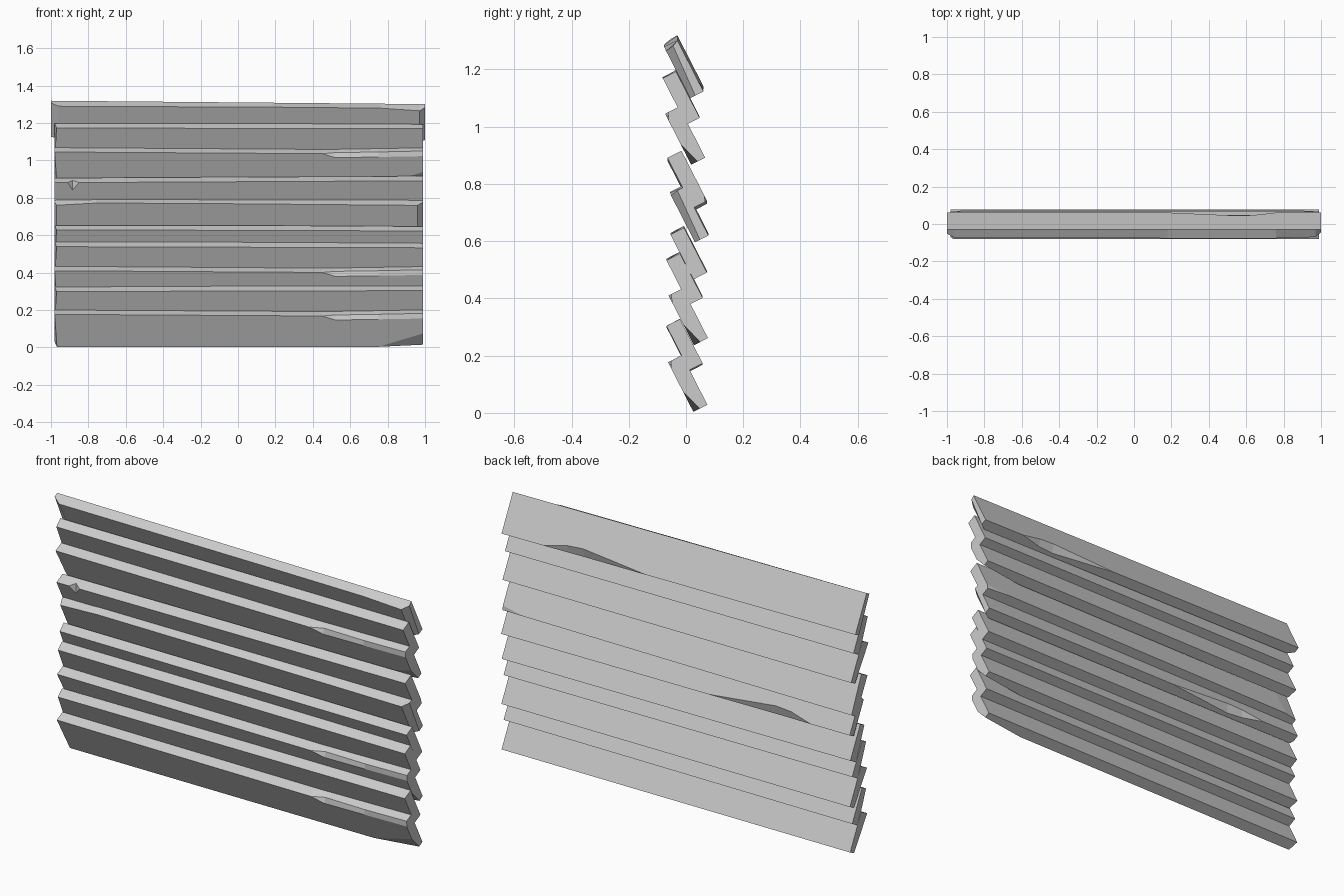
import bpy, bmesh
from mathutils import Vector

if "Cube" in bpy.data.objects:
    bpy.data.objects.remove(bpy.data.objects["Cube"])

# Tilted board frame in the y-z plane: V runs up the board, N runs front to back
V = Vector((0, -0.455, 0.89))
N = Vector((0, 0.89, 0.455))

# Section corners: chipped corners are split in two so a chip becomes a small bevel
TOP_F, FRONT_T, FRONT_B, BOT_F, BOT_B, BACK_B, BACK_T = range(7)


def slat(name, y, z, height, thick, stations, left=-0.98, right=0.99, roll=(0, 0), flip=False):
    """Loft a board through stations (x, {corner: (dx, d_thickness, d_height)})."""
    base = [(0, height), (0, height), (0, 0), (0, 0), (thick, 0), (thick, 0), (thick, height)]
    origin = Vector((0, y, z)) - V * height - N * thick      # y, z locate the back top edge
    stations = [(left, stations[0])] + stations[2:] + [(right, stations[1])]
    bm = bmesh.new()
    rings = []
    for x, moves in stations:
        t = (x - left) / (right - left)
        lift = Vector((0, 0, roll[0] * (1 - t) + roll[1] * t))
        ring = []
        for i, (n, v) in enumerate(base):
            dx, dn, dv = moves.get(i, (0, 0, 0))
            p = origin + N * (n + dn) + V * (v + dv) + lift
            p.x = x + dx
            if flip:
                p.x = -p.x
            ring.append(bm.verts.new(p))
        rings.append(ring)
    for a, b in zip(rings, rings[1:]):
        for i in range(7):
            j = (i + 1) % 7
            bm.faces.new((a[i], a[j], b[j], b[i]))
    bm.faces.new(rings[0])
    bm.faces.new(rings[-1][::-1])
    bmesh.ops.remove_doubles(bm, verts=bm.verts, dist=0.0005)
    bmesh.ops.recalc_face_normals(bm, faces=bm.faces)
    me = bpy.data.meshes.new(name)
    bm.to_mesh(me)
    bm.free()
    ob = bpy.data.objects.new(name, me)
    bpy.context.collection.objects.link(ob)


# Board wear types: [left end, right end, inner stations...]
plain = [
    {TOP_F: (0.01, 0, 0), FRONT_T: (0.01, 0, 0)}, {},
    (0.1, {BACK_T: (0, 0, 0.003)}),
]
# Long splinter on the front top edge, broken lower right corner
splintered = [
    {FRONT_B: (0.012, 0, 0), BOT_F: (0.012, 0, 0)},
    {TOP_F: (0, 0.012, 0), FRONT_T: (0, 0, -0.025),
     FRONT_B: (0, 0, 0.08), BOT_F: (0, 0.025, 0)},
    (0.45, {TOP_F: (0, 0, -0.01), FRONT_T: (0, 0, -0.01), BACK_T: (0, 0, -0.01)}),
    (0.52, {TOP_F: (0, 0.02, -0.014), FRONT_T: (0, 0, -0.034), BACK_T: (0, 0, -0.009)}),
    (0.75, {TOP_F: (0, 0.012, -0.006), FRONT_T: (0, 0, -0.03), BACK_T: (0, 0, -0.005)}),
]
# Bevelled front ends, chip on the back bottom edge
chipped = [
    {TOP_F: (0, 0.028, 0), FRONT_T: (0, 0.028, 0), FRONT_B: (0, 0.02, 0), BOT_F: (0, 0.02, 0)},
    {TOP_F: (0, 0.03, -0.01), FRONT_T: (0, 0.03, -0.01), FRONT_B: (0, 0.02, 0), BOT_F: (0, 0.02, 0)},
    (-0.96, {TOP_F: (0, 0, -0.006), FRONT_T: (0, 0, -0.006)}),
    (0.18, {}),
    (0.55, {BOT_B: (0, -0.032, 0), BACK_B: (0, 0, 0.036)}),
    (0.64, {BOT_B: (0, -0.025, 0), BACK_B: (0, 0, 0.03)}),
    (0.76, {}),
    (0.97, {TOP_F: (0, 0, -0.014), FRONT_T: (0, 0, -0.014)}),
]
# Small nick near the left of the front top edge, worn lower back
nicked = [
    {BACK_B: (0, -0.012, 0), BOT_B: (0, -0.012, 0)},
    {BOT_B: (0, -0.008, 0), BACK_B: (0, 0, 0.02)},
    (-0.91, {}),
    (-0.885, {TOP_F: (0, 0.025, 0), FRONT_T: (0, 0, -0.045)}),
    (-0.85, {}),
    (0.86, {}),
]

slat("slat_01", -0.03, 1.315, 0.20, 0.052, chipped, -1.0, 1.0, (0.004, -0.014))
slat("slat_02", -0.035, 1.193, 0.182, 0.052, plain, roll=(0.004, 0.0))
slat("slat_03", -0.024, 1.07, 0.20, 0.055, splintered)
slat("slat_04", -0.016, 0.912, 0.197, 0.055, nicked, roll=(-0.006, 0.004))
slat("slat_05", -0.008, 0.792, 0.19, 0.053, chipped, -0.99, 0.98, (-0.003, 0.005), flip=True)
slat("slat_06", -0.007, 0.65, 0.176, 0.053, plain, roll=(0.003, -0.003))
slat("slat_07", -0.021, 0.56, 0.174, 0.053, plain, roll=(0.003, -0.003))
slat("slat_08", -0.012, 0.435, 0.195, 0.055, splintered)
slat("slat_09", -0.021, 0.325, 0.174, 0.053, plain, roll=(-0.002, 0.003))
slat("slat_10", -0.014, 0.202, 0.195, 0.055, splintered)
